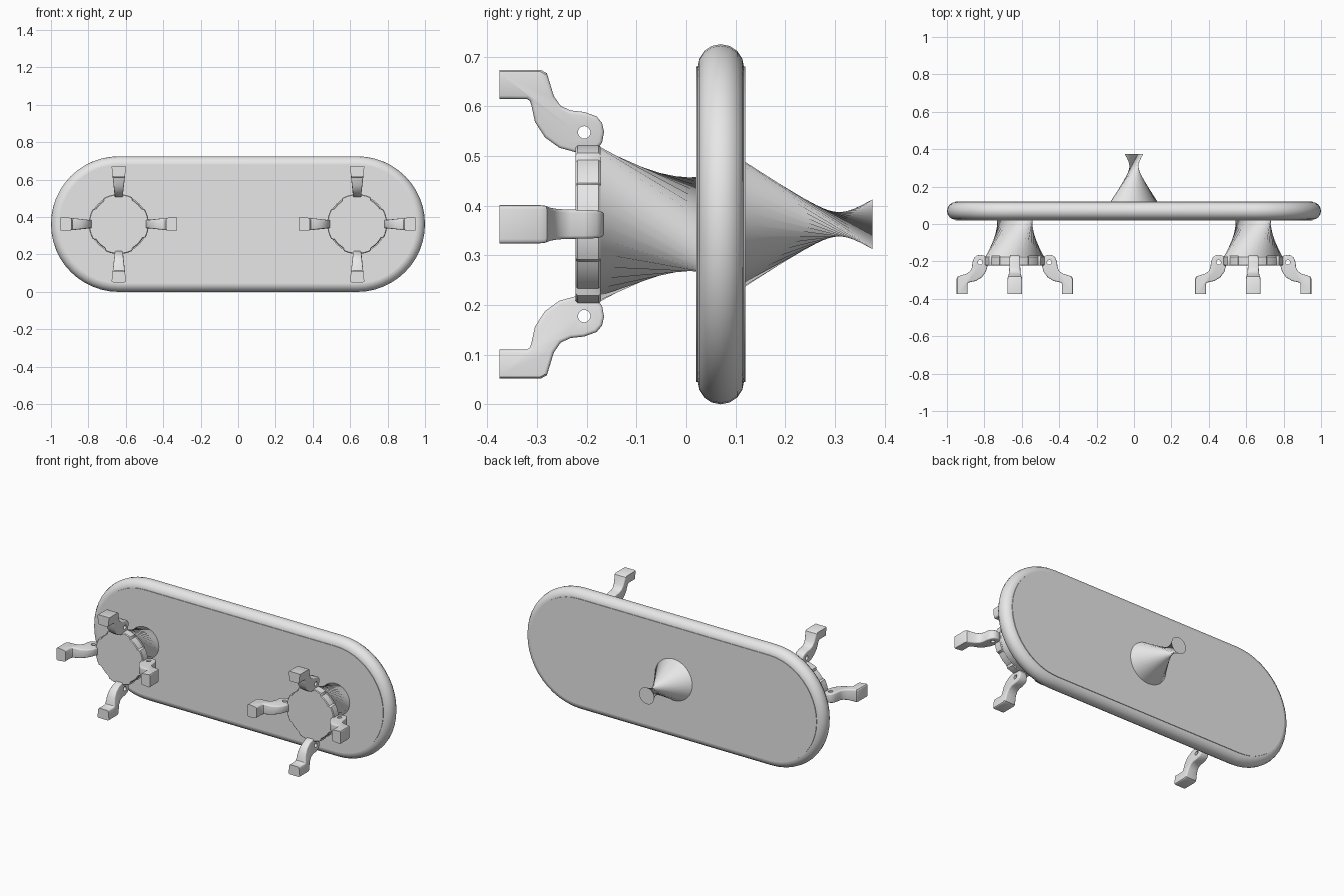
import bpy, bmesh, math
from mathutils import Matrix

cube = bpy.data.objects.get("Cube")
if cube:
    bpy.data.objects.remove(cube, do_unlink=True)

grey = bpy.data.materials.new("plain grey")
grey.use_nodes = True
grey.diffuse_color = (0.8, 0.8, 0.8, 1)
grey.node_tree.nodes["Principled BSDF"].inputs["Base Color"].default_value = (0.8, 0.8, 0.8, 1)

MID_Z, END_X = 0.3625, 0.6375
parts = []


def add_object(name, mesh):
    obj = bpy.data.objects.new(name, mesh)
    bpy.context.collection.objects.link(obj)
    mesh.materials.clear()
    mesh.materials.append(grey)
    parts.append(obj)
    return obj


def finish(bm, name):
    bmesh.ops.recalc_face_normals(bm, faces=bm.faces[:])
    mesh = bpy.data.meshes.new(name)
    bm.to_mesh(mesh)
    bm.free()
    return mesh


def loft(name, rings, closed=False):
    """Skin a list of equal rings; either cap the ends or close the loop."""
    bm = bmesh.new()
    loops = [[bm.verts.new(p) for p in ring] for ring in rings]
    n = len(loops[0])
    pairs = list(zip(loops, loops[1:]))
    if closed:
        pairs.append((loops[-1], loops[0]))
    else:
        bm.faces.new(loops[0])
        bm.faces.new(loops[-1])
    for a, b in pairs:
        for i in range(n):
            j = (i + 1) % n
            bm.faces.new((a[i], a[j], b[j], b[i]))
    return add_object(name, finish(bm, name))


def circle(cx, y, radius, twist=0, n=32):
    """Ring facing along y; radius may be a function of the angle."""
    pts = []
    for i in range(n):
        a = math.tau * i / n
        r = radius(a) if callable(radius) else radius
        pts.append((cx + r * math.cos(a + twist), y, MID_Z + r * math.sin(a + twist)))
    return pts


def stadium(r, y, steps=24):
    """Long outline with a half circle at each end."""
    pts = []
    for side, start in ((1, -math.pi / 2), (-1, math.pi / 2)):
        for i in range(steps + 1):
            a = start + math.pi * i / steps
            pts.append((side * END_X + r * math.cos(a), y, MID_Z + r * math.sin(a)))
    return pts


# Board and its round rim
loft("board", [stadium(0.318, 0.02), stadium(0.318, 0.12)])
tube = 0.047
loft("rim", [stadium(MID_Z - tube + tube * math.cos(a), 0.07 + tube * math.sin(a))
             for a in (math.tau * k / 16 for k in range(16))], closed=True)

# Twisted spout on the back
loft("back_spout", [circle(0, 0.12, 0.125), circle(0, 0.375, 0.05, math.radians(-139))])


# Arm outline as (distance from pod axis, y), extruded across its width
outline = [(.311, -.375), (.311, -.293), (.304, -.28), (.258, -.266), (.238, -.252),
           (.229, -.232), (.226, -.205), (.217, -.18), (.204, -.169), (.186, -.165),
           (.164, -.169), (.15, -.181), (.144, -.2), (.145, -.222), (.154, -.255),
           (.175, -.284), (.206, -.304), (.238, -.311), (.248, -.314), (.252, -.32),
           (.252, -.375)]
HALF = 0.03


def make_arm():
    bm = bmesh.new()
    face = bm.faces.new([bm.verts.new((r, y, -HALF)) for r, y in outline])
    new = bmesh.ops.extrude_face_region(bm, geom=[face])["geom"]
    bmesh.ops.translate(bm, vec=(0, 0, 2 * HALF),
                        verts=[v for v in new if isinstance(v, bmesh.types.BMVert)])
    # Round the long edges, keeping the tip crisp
    edges = [e for e in bm.edges
             if abs(e.verts[0].co.z - e.verts[1].co.z) < 1e-5
             and max(v.co.y for v in e.verts) > -0.37]
    bmesh.ops.bevel(bm, geom=edges, offset=0.007, segments=3, profile=0.5, affect='EDGES')
    # Widen towards the tip
    for v in bm.verts:
        v.co.z *= (0.045 + 0.22 * max(0, v.co.x - 0.16)) / (2 * HALF)
    arm = bpy.data.objects.new("arm_blank", finish(bm, "arm"))
    bpy.context.collection.objects.link(arm)
    # Drill the hinge hole
    bpy.ops.mesh.primitive_cylinder_add(vertices=20, radius=0.0125, depth=0.2,
                                        location=(0.185, -0.205, 0))
    cutter = bpy.context.object
    cutter.hide_render = True
    mod = arm.modifiers.new("hinge_hole", 'BOOLEAN')
    mod.operation, mod.object = 'DIFFERENCE', cutter
    graph = bpy.context.evaluated_depsgraph_get()
    mesh = bpy.data.meshes.new_from_object(arm.evaluated_get(graph))
    for helper in (arm, cutter):
        bpy.data.objects.remove(helper, do_unlink=True)
    return mesh


def lobed(inset):
    """Disc radius with wide lobes behind the arms and shallow dips between."""
    return lambda a: (0.16 if math.cos(4 * a) > -0.5 else 0.149) - inset


# Two pods: twisted neck, lobed disc and four arms each
arm_mesh = make_arm()
for side, cx in (("left", END_X), ("right", -END_X)):
    loft(side + "_neck", [circle(cx, -0.172, 0.155),
                          circle(cx, 0.021, 0.095, math.radians(-68))])
    loft(side + "_disc", [circle(cx, y, lobed(inset), n=96) for y, inset in
                          ((-0.172, 0.004), (-0.176, 0), (-0.218, 0), (-0.222, 0.004))])
    for k in range(4):
        arm = add_object(f"{side}_arm_{k + 1}", arm_mesh.copy())
        arm.matrix_world = (Matrix.Translation((cx, 0, MID_Z))
                            @ Matrix.Rotation(k * math.pi / 2, 4, 'Y'))

# Smooth shading that keeps the hard edges
bpy.ops.object.select_all(action='DESELECT')
for obj in parts:
    obj.select_set(True)
bpy.context.view_layer.objects.active = parts[0]
bpy.ops.object.shade_smooth_by_angle(angle=math.radians(35))
